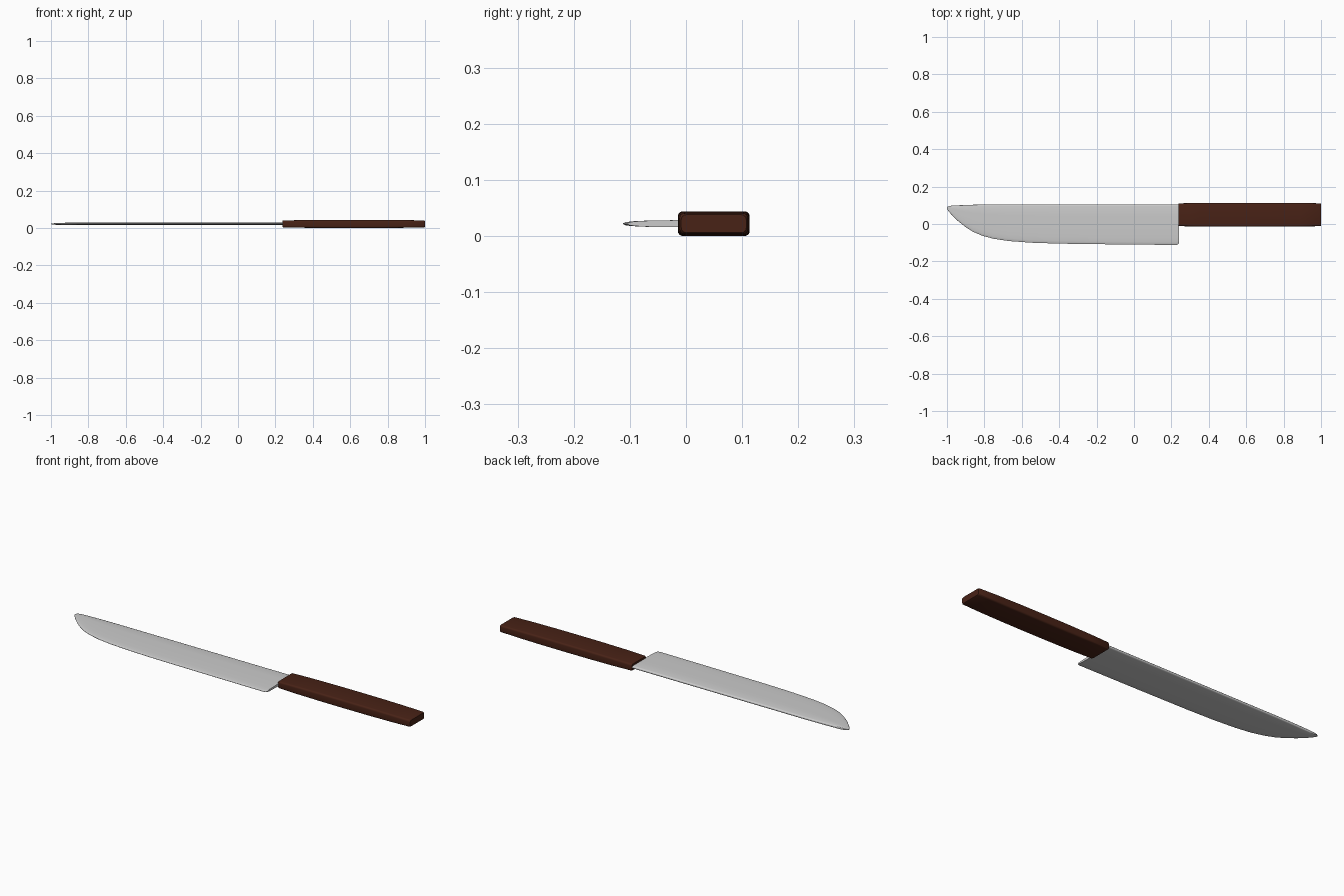
import bpy, bmesh, math

if "Cube" in bpy.data.objects:
    bpy.data.objects.remove(bpy.data.objects["Cube"])

ZC = 0.022  # mid-plane of the knife


def loft(name, rings, angle):
    """Skin a list of equal-length closed rings and cap both ends."""
    bm = bmesh.new()
    vs = [[bm.verts.new(p) for p in ring] for ring in rings]
    n = len(vs[0])
    for a, b in zip(vs, vs[1:]):
        for i in range(n):
            j = (i + 1) % n
            bm.faces.new((a[i], a[j], b[j], b[i]))
    bm.faces.new(vs[0])
    bm.faces.new(vs[-1])
    bmesh.ops.recalc_face_normals(bm, faces=bm.faces)
    mesh = bpy.data.meshes.new(name)
    bm.to_mesh(mesh)
    bm.free()
    obj = bpy.data.objects.new(name, mesh)
    bpy.context.collection.objects.link(obj)
    bpy.ops.object.select_all(action='DESELECT')
    bpy.context.view_layer.objects.active = obj
    obj.select_set(True)
    bpy.ops.object.shade_smooth_by_angle(angle=math.radians(angle))
    return obj


# Blade: cross-sections from tip to heel (x, cutting edge y, spine y, half thickness)
stations = [
    (-1.00, 0.080, 0.090, 0.0015), (-0.99, 0.066, 0.096, 0.003),
    (-0.97, 0.044, 0.099, 0.005), (-0.94, 0.015, 0.100, 0.006),
    (-0.90, -0.017, 0.1015, 0.0065), (-0.86, -0.042, 0.103, 0.0065),
    (-0.81, -0.063, 0.104, 0.0065), (-0.75, -0.079, 0.105, 0.0065),
    (-0.67, -0.091, 0.105, 0.0065), (-0.55, -0.100, 0.105, 0.0065),
    (-0.40, -0.105, 0.105, 0.0065), (-0.10, -0.109, 0.105, 0.0065),
    (0.225, -0.112, 0.105, 0.0065), (0.234, -0.110, 0.105, 0.0065),
    (0.240, -0.104, 0.105, 0.0065),
]
# position across the width (0 = cutting edge, 1 = spine), relative thickness
section = [(0, 0.12), (0.02, 0.42), (0.07, 0.65), (0.18, 0.83), (0.4, 0.96),
           (0.7, 1), (0.96, 1), (0.99, 0.8), (1, 0.4)]
outline = section + [(v, -t) for v, t in reversed(section)]
loft("blade", [[(x, e + (s - e) * v, ZC + h * t) for v, t in outline]
               for x, e, s, h in stations], 45)


# Handle: slightly swollen rounded bar
def rounded_rect(x, hy, hz, r=0.009, steps=4, yc=0.0495):
    ring = []
    for k, (sy, sz) in enumerate([(1, 1), (-1, 1), (-1, -1), (1, -1)]):
        for i in range(steps + 1):
            a = math.pi / 2 * (k + i / steps)
            ring.append((x, yc + sy * (hy - r) + r * math.cos(a),
                         ZC + sz * (hz - r) + r * math.sin(a)))
    return ring


bar = [(0.237, 0.058, 0.016), (0.242, 0.061, 0.0185), (0.35, 0.063, 0.0205),
       (0.48, 0.0637, 0.0217), (0.62, 0.064, 0.022), (0.76, 0.0637, 0.0217),
       (0.89, 0.063, 0.0205), (0.995, 0.061, 0.0185), (1.0, 0.058, 0.016)]
handle = loft("handle", [rounded_rect(*b) for b in bar], 35)

wood = bpy.data.materials.new("dark_wood")
wood.diffuse_color = (0.065, 0.016, 0.008, 1)
wood.use_nodes = True
wood.node_tree.nodes["Principled BSDF"].inputs["Base Color"].default_value = wood.diffuse_color
handle.data.materials.append(wood)
